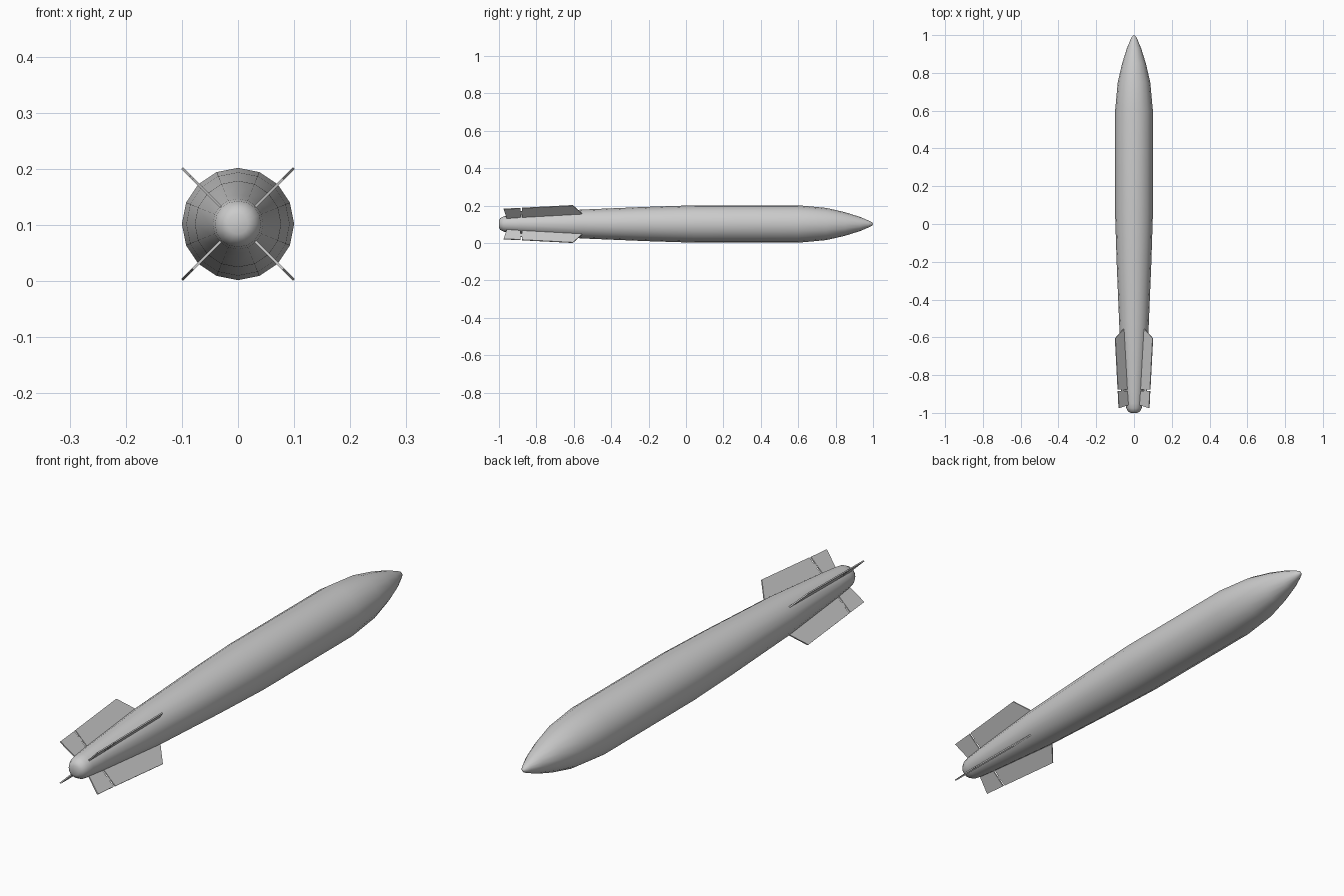
import bpy, bmesh, math
from mathutils import Vector

if "Cube" in bpy.data.objects:
    bpy.data.objects.remove(bpy.data.objects["Cube"])

CZ = 0.102   # height of the body axis
SIDES = 16


def finish(name, bm, smooth):
    bmesh.ops.recalc_face_normals(bm, faces=bm.faces)
    me = bpy.data.meshes.new(name)
    bm.to_mesh(me)
    bm.free()
    ob = bpy.data.objects.new(name, me)
    bpy.context.collection.objects.link(ob)
    if smooth:
        bpy.context.view_layer.objects.active = ob
        ob.select_set(True)
        bpy.ops.object.shade_smooth_by_angle(angle=math.radians(50))
        ob.select_set(False)
    return ob


def lathe(name, profile):
    bm = bmesh.new()
    rings = []
    for y, r in profile:
        rings.append([bm.verts.new((r * math.sin(2 * math.pi * i / SIDES), y,
                                    CZ + r * math.cos(2 * math.pi * i / SIDES)))
                      for i in range(SIDES)])
    for a, b in zip(rings, rings[1:]):
        for i in range(SIDES):
            j = (i + 1) % SIDES
            bm.faces.new((a[i], a[j], b[j], b[i]))
    bm.faces.new(rings[0])
    bm.faces.new(rings[-1])
    return finish(name, bm, True)


def plate(name, outline, angle, thick=0.005):
    # outline is (y, radial distance); the plate stands radially off the axis
    out = Vector((math.cos(angle), 0, math.sin(angle)))
    side = Vector((-math.sin(angle), 0, math.cos(angle))) * thick / 2
    bm = bmesh.new()
    pts = [out * r + Vector((0, y, CZ)) for y, r in outline]
    lo = [bm.verts.new(p - side) for p in pts]
    hi = [bm.verts.new(p + side) for p in pts]
    bm.faces.new(lo)
    bm.faces.new(hi)
    for i in range(len(pts)):
        j = (i + 1) % len(pts)
        bm.faces.new((lo[i], lo[j], hi[j], hi[i]))
    return finish(name, bm, False)


# Cigar-shaped body, rounded tail to pointed nose
lathe("body", [(-1.0, 0.018), (-0.993, 0.031), (-0.975, 0.041), (-0.95, 0.045),
               (-0.88, 0.052), (-0.56, 0.077), (-0.2, 0.092), (0.05, 0.1),
               (0.6, 0.1), (0.75, 0.086), (0.85, 0.063), (0.93, 0.038),
               (0.975, 0.019), (0.993, 0.010), (1.0, 0.002)])

# Four diagonal tail fins, each with a hinged control flap and hinge pin
fin = [(-0.53, 0.055), (-0.555, 0.077), (-0.605, 0.141), (-0.876, 0.121), (-0.876, 0.03)]
flap = [(-0.884, 0.03), (-0.884, 0.120), (-0.975, 0.114), (-0.955, 0.03)]
hinge = [(-0.87, 0.075), (-0.87, 0.095), (-0.89, 0.095), (-0.89, 0.075)]
for k in range(4):
    a = math.radians(45 + 90 * k)
    plate(f"tail_fin_{k + 1}", fin, a)
    plate(f"control_flap_{k + 1}", flap, a)
    plate(f"flap_hinge_{k + 1}", hinge, a, 0.003)
